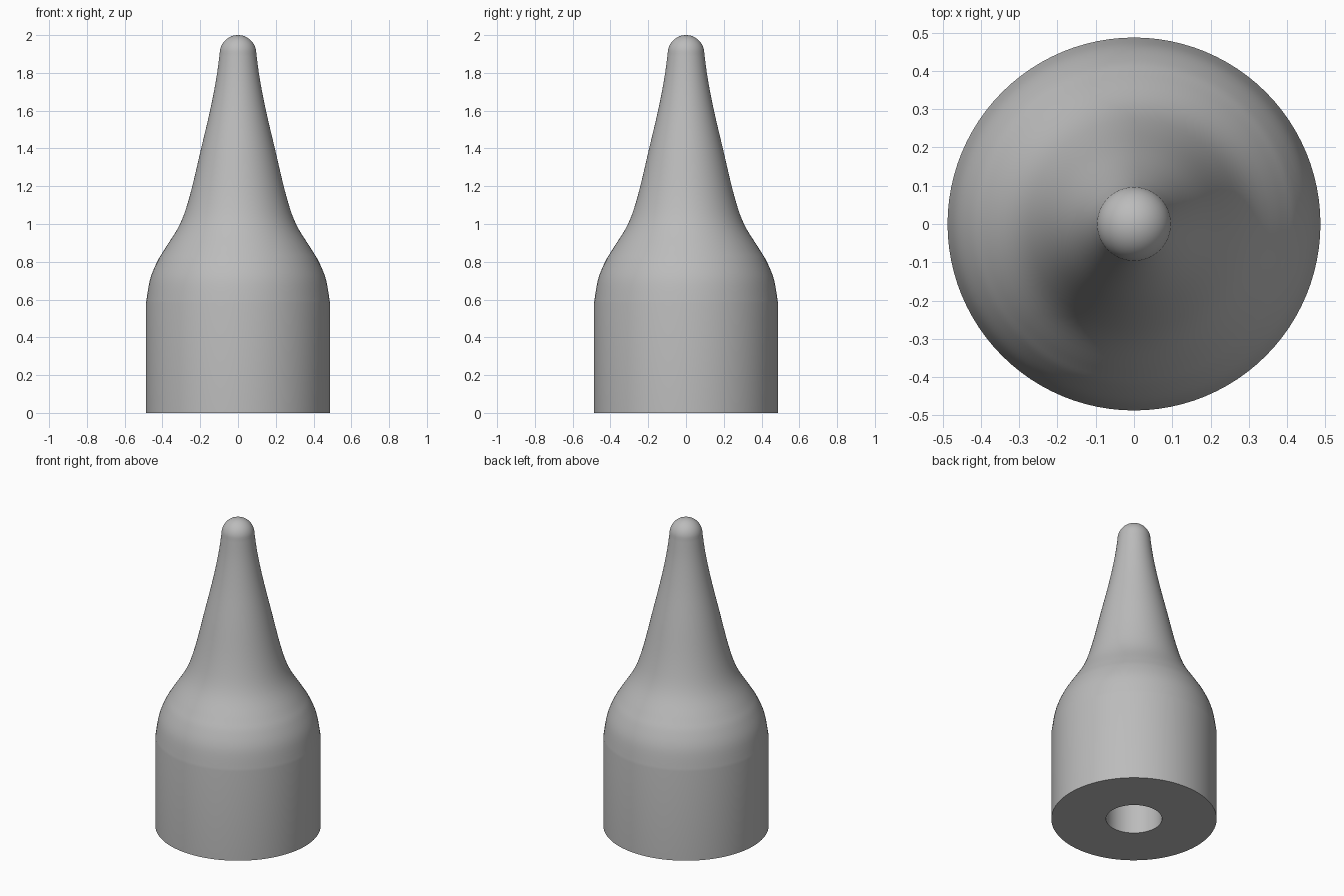
import bpy, bmesh, math

if "Cube" in bpy.data.objects:
    bpy.data.objects.remove(bpy.data.objects["Cube"])

SEGMENTS = 96
BORE_R, BORE_TOP = 0.165, 0.6

grey = bpy.data.materials.new("plain grey")
grey.diffuse_color = (0.5, 0.5, 0.5, 1)
grey.use_nodes = True
grey.node_tree.nodes["Principled BSDF"].inputs["Base Color"].default_value = grey.diffuse_color


def smooth_path(points, steps):
    """Catmull-Rom curve through (radius, height) points."""
    pts = [points[0]] + points + [points[-1]]
    out = []
    for a, b, c, d in zip(pts, pts[1:], pts[2:], pts[3:]):
        for i in range(steps):
            t = i / steps
            out.append(tuple(0.5 * (2 * q + (r - p) * t + (2 * p - 5 * q + 4 * r - s) * t * t
                                    + (3 * q - p - 3 * r + s) * t ** 3)
                             for p, q, r, s in zip(a, b, c, d)))
    return out + [points[-1]]


def lathe(name, profile):
    """Spin a profile round the z axis, closing the ends on the axis."""
    bm = bmesh.new()
    verts = [bm.verts.new((r, 0, z)) for r, z in profile]
    edges = [bm.edges.new(pair) for pair in zip(verts, verts[1:])]
    bmesh.ops.spin(bm, geom=verts + edges, cent=(0, 0, 0), axis=(0, 0, 1),
                   angle=2 * math.pi, steps=SEGMENTS)
    bmesh.ops.remove_doubles(bm, verts=bm.verts, dist=1e-5)
    bmesh.ops.recalc_face_normals(bm, faces=bm.faces)
    mesh = bpy.data.meshes.new(name)
    bm.to_mesh(mesh)
    bm.free()
    obj = bpy.data.objects.new(name, mesh)
    bpy.context.collection.objects.link(obj)
    mesh.materials.append(grey)
    bpy.ops.object.select_all(action='DESELECT')
    obj.select_set(True)
    bpy.context.view_layer.objects.active = obj
    bpy.ops.object.shade_smooth_by_angle(angle=math.radians(35))
    return obj


# Blind bore and flat base, then the straight barrel
bore = [(0, BORE_TOP), (BORE_R, BORE_TOP), (BORE_R, 0), (0.487, 0)]

# Rounded shoulder flowing into the tapered neck
flank = smooth_path([(0.487, 0.58), (0.466, 0.705), (0.428, 0.8), (0.385, 0.872),
                     (0.307, 1.0), (0.255, 1.15), (0.195, 1.4), (0.148, 1.6),
                     (0.115, 1.77), (0.097, 1.903)], 5)

# Hemispherical tip
tip = [(0.097 * math.cos(a), 1.903 + 0.097 * math.sin(a))
       for a in (math.pi / 2 * i / 12 for i in range(1, 12))] + [(0, 2.0)]

lathe("nozzle_body", bore + flank + tip)
